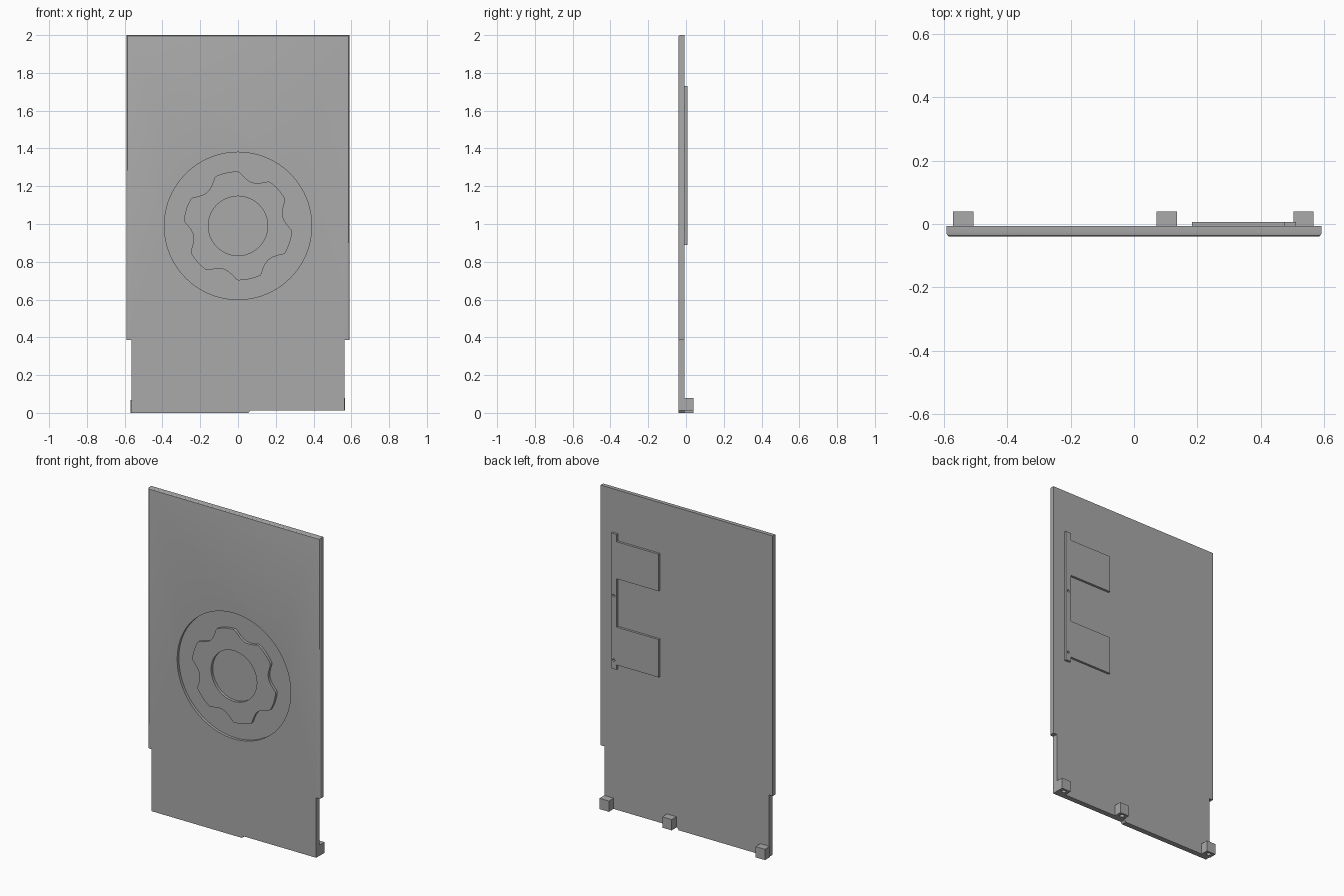
import bpy
import bmesh
from math import cos, sin, radians, pi
from mathutils import Vector

cube = bpy.data.objects.get("Cube")
if cube:
    bpy.data.objects.remove(cube, do_unlink=True)

# One flat grey for every part
grey = bpy.data.materials.new("plain grey")
grey.use_nodes = True
grey.diffuse_color = (0.4, 0.4, 0.4, 1)
grey.node_tree.nodes["Principled BSDF"].inputs["Base Color"].default_value = grey.diffuse_color

FRONT, BACK = -0.04, -0.007       # panel faces
FLOOR = FRONT + 0.017             # floor of the round recess
CENTRE_Z = 0.99
HALF, LOWER_HALF = 0.591, 0.565   # half widths above and below the shoulder


def finish(name, bm):
    bmesh.ops.recalc_face_normals(bm, faces=bm.faces)
    mesh = bpy.data.meshes.new(name)
    bm.to_mesh(mesh)
    bm.free()
    mesh.materials.append(grey)
    obj = bpy.data.objects.new(name, mesh)
    bpy.context.collection.objects.link(obj)
    return obj


def prism(outline, y0, y1):
    """Extrude an x-z outline along y."""
    bm = bmesh.new()
    face = bm.faces.new([bm.verts.new((x, y0, z)) for x, z in outline])
    moved = bmesh.ops.extrude_face_region(bm, geom=[face])["geom"]
    bmesh.ops.translate(bm, vec=(0, y1 - y0, 0),
                        verts=[v for v in moved if isinstance(v, bmesh.types.BMVert)])
    return bm


def ring(radius, cx, cz, n):
    """Closed x-z loop; radius is a function of the angle."""
    angles = [2 * pi * i / n for i in range(n)]
    return [(cx + radius(a) * cos(a), cz + radius(a) * sin(a)) for a in angles]


def activate(obj):
    bpy.ops.object.select_all(action="DESELECT")
    obj.select_set(True)
    bpy.context.view_layer.objects.active = obj


def cut(obj, cutter):
    cutter.hide_render = True
    mod = obj.modifiers.new("cut", "BOOLEAN")
    mod.operation, mod.solver, mod.object = "DIFFERENCE", "EXACT", cutter
    activate(obj)
    bpy.ops.object.modifier_apply(modifier=mod.name)
    bpy.data.objects.remove(cutter, do_unlink=True)


def smooth(obj):
    activate(obj)
    bpy.ops.object.shade_smooth_by_angle(angle=radians(25))


# Panel with narrower foot, stepped lower edge and eased front side edges
shoulder, step = 0.385, 0.013
outline = [(-LOWER_HALF, 0), (0.055, 0), (0.065, step), (LOWER_HALF, step),
           (LOWER_HALF, shoulder), (HALF, shoulder), (HALF, 2),
           (-HALF, 2), (-HALF, shoulder), (-LOWER_HALF, shoulder)]
bm = prism(outline, FRONT, BACK)
side_edges = [e for e in bm.edges
              if all(abs(v.co.x) > HALF - 0.001 and v.co.y < FRONT + 0.001 for v in e.verts)]
bmesh.ops.bevel(bm, geom=side_edges, offset=0.011, segments=3, profile=0.5, affect="EDGES")
panel = finish("panel", bm)

# Round recess in the front
cut(panel, finish("recess_cutter",
                  prism(ring(lambda a: 0.39, 0, CENTRE_Z, 96), FRONT - 0.05, FLOOR)))
smooth(panel)


# Raised six-lobed ring with an open hub
def lobed(a):
    offset = (a - radians(102) + pi / 6) % (pi / 3) - pi / 6
    from_notch = (pi / 6 - abs(offset)) / radians(17)
    return 0.242 + 0.046 * min(1, from_notch ** 2)


count = 180
bm = bmesh.new()
loops = []
for radius in (lobed, lambda a: 0.157):
    for y in (FRONT, FLOOR + 0.001):
        loops.append([bm.verts.new((x, y, z)) for x, z in ring(radius, 0, CENTRE_Z, count)])
outer_front, outer_back, hub_front, hub_back = loops
for a, b in ((outer_front, outer_back), (outer_back, hub_back),
             (hub_back, hub_front), (hub_front, outer_front)):
    for i in range(count):
        j = (i + 1) % count
        bm.faces.new((a[i], a[j], b[j], b[i]))
smooth(finish("lobed_ring", bm))

# Back plate: upright strip with two arms and two pin holes
strip_out, strip_in, arm_end = 0.51, 0.473, 0.183
plate_outline = [(strip_out, 0.89), (strip_out, 1.73), (strip_in, 1.73),
                 (strip_in, 1.685), (arm_end, 1.685), (arm_end, 1.455), (strip_in, 1.455),
                 (strip_in, 1.155), (arm_end, 1.155), (arm_end, 0.92), (strip_in, 0.92),
                 (strip_in, 0.89)]
plate = finish("back_plate", prism(plate_outline, BACK - 0.001, 0.007))
for z in (1.345, 0.945):
    cut(plate, finish("pin_cutter",
                      prism(ring(lambda a: 0.008, 0.492, z, 16), BACK, 0.05)))

# Mounting blocks along the foot, each with a hole underneath
size = 0.064
for name, x, base in (("right_block", -0.538, 0), ("middle_block", 0.103, step),
                      ("left_block", 0.534, step)):
    lo, hi = x - size / 2, x + size / 2
    block = finish(name, prism([(lo, base), (hi, base), (hi, base + 0.067), (lo, base + 0.067)],
                               BACK - 0.001, 0.04))
    bm = bmesh.new()
    bmesh.ops.create_cone(bm, cap_ends=True, segments=24, radius1=0.013, radius2=0.013, depth=0.08)
    bmesh.ops.translate(bm, verts=bm.verts, vec=Vector((x, 0.017, base)))
    cut(block, finish("hole_cutter", bm))
    smooth(block)
